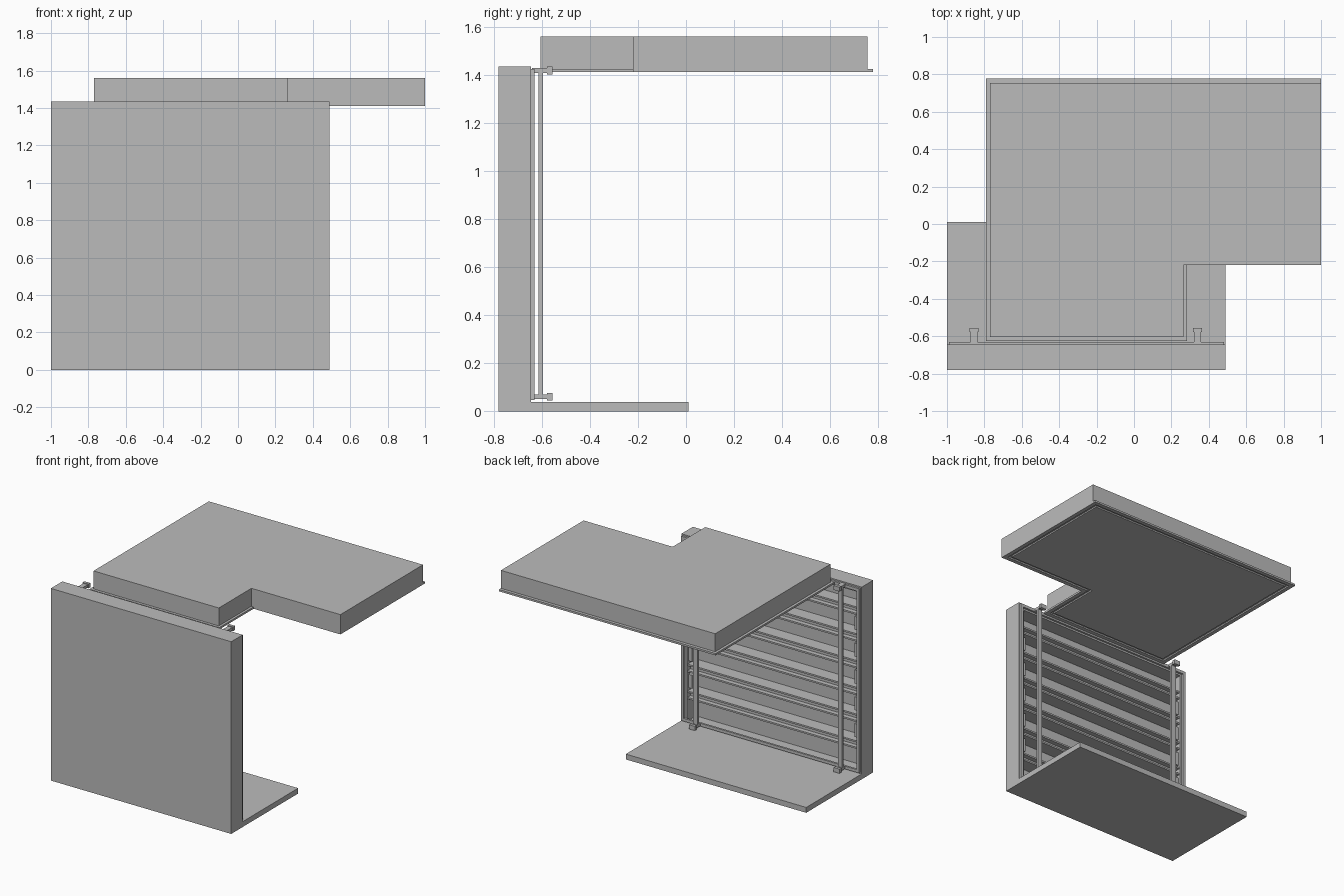
import bpy
import bmesh

cube = bpy.data.objects.get("Cube")
if cube:
    bpy.data.objects.remove(cube, do_unlink=True)

grey = bpy.data.materials.new("plain_grey")
grey.use_nodes = True
colour = (0.5, 0.5, 0.5, 1)
grey.diffuse_color = colour
grey.node_tree.nodes["Principled BSDF"].inputs["Base Color"].default_value = colour


def finish(name, bm):
    bmesh.ops.recalc_face_normals(bm, faces=bm.faces)
    mesh = bpy.data.meshes.new(name)
    bm.to_mesh(mesh)
    bm.free()
    mesh.materials.append(grey)
    obj = bpy.data.objects.new(name, mesh)
    bpy.context.collection.objects.link(obj)
    return obj


def add_box(bm, x, y, z):
    verts = bmesh.ops.create_cube(bm, size=1)["verts"]
    for v in verts:
        for axis, (low, high) in enumerate((x, y, z)):
            v.co[axis] = low if v.co[axis] < 0 else high


def boxes(name, *parts):
    bm = bmesh.new()
    for part in parts:
        add_box(bm, *part)
    return finish(name, bm)


def prism(name, outline, z0, z1, groove=False):
    bm = bmesh.new()
    base = bm.faces.new([bm.verts.new((x, y, z0)) for x, y in outline])
    made = bmesh.ops.extrude_face_region(bm, geom=[base])["geom"]
    for v in made:
        if isinstance(v, bmesh.types.BMVert):
            v.co.z = z1
    bmesh.ops.recalc_face_normals(bm, faces=bm.faces)
    if groove:
        # Shallow channel running round the underside
        face = min(bm.faces, key=lambda f: f.calc_center_median().z)
        for width, depth in ((0.03, 0), (0, -0.01), (0.02, 0), (0, 0.01)):
            bmesh.ops.inset_region(bm, faces=[face], thickness=width,
                                   depth=depth, use_even_offset=True)
    return finish(name, bm)


def ring(name, x, y, z, width):
    (x0, x1), (z0, z1) = x, z
    return boxes(name,
                 (x, y, (z0, z0 + width)), (x, y, (z1 - width, z1)),
                 ((x0, x0 + width), y, (z0 + width, z1 - width)),
                 ((x1 - width, x1), y, (z0 + width, z1 - width)))


def l_shape(left, notch_x, front, back):
    return [(left, front), (notch_x, front), (notch_x, -0.22),
            (1, -0.22), (1, back), (left, back)]


# Upper slab with its lip
prism("upper_slab", l_shape(-0.77, 0.265, -0.605, 0.755), 1.425, 1.56)
prism("slab_lip", l_shape(-0.79, 0.283, -0.625, 0.778), 1.412, 1.426, groove=True)

# Floor board and front wall shell
span = (-1, 0.49)
boxes("floor_board", (span, (-0.78, 0.01), (0, 0.04)))
boxes("front_panel", (span, (-0.78, -0.755), (0, 1.435)))
ring("wall_frame", span, (-0.755, -0.645), (0.0, 1.435), 0.045)
ring("rear_frame_lip", (-0.99, 0.482), (-0.645, -0.63), (0.048, 1.425), 0.022)

# Horizontal channel joists inside the wall
inside = (-0.955, 0.445)
pitch = 0.2
for i in range(6):
    z = 0.24 + i * pitch
    boxes(f"joist_{i + 1}",
          (inside, (-0.755, -0.69), (z - 0.03, z + 0.03)),
          (inside, (-0.69, -0.655), (z - 0.03, z - 0.018)),
          (inside, (-0.69, -0.655), (z + 0.018, z + 0.03)))

# End clips between the joists
for side, x in (("right", (-0.955, -0.925)), ("left", (0.415, 0.445))):
    boxes(f"{side}_end_clips",
          *[(x, (-0.72, -0.665), (0.29 + i * pitch, 0.39 + i * pitch))
            for i in range(5)])

# Vertical rods with a T-shaped bracket at each end
for side, x in (("right", -0.855), ("left", 0.34)):
    boxes(f"{side}_rod", ((x - 0.018, x + 0.018), (-0.613, -0.595), (0.06, 1.42)))
    for end, z in (("lower", 0.061), ("upper", 1.419)):
        boxes(f"{side}_{end}_bracket",
              ((x - 0.018, x + 0.018), (-0.64, -0.578), (z - 0.01, z + 0.01)),
              ((x - 0.024, x + 0.024), (-0.578, -0.556), (z - 0.016, z + 0.016)))
